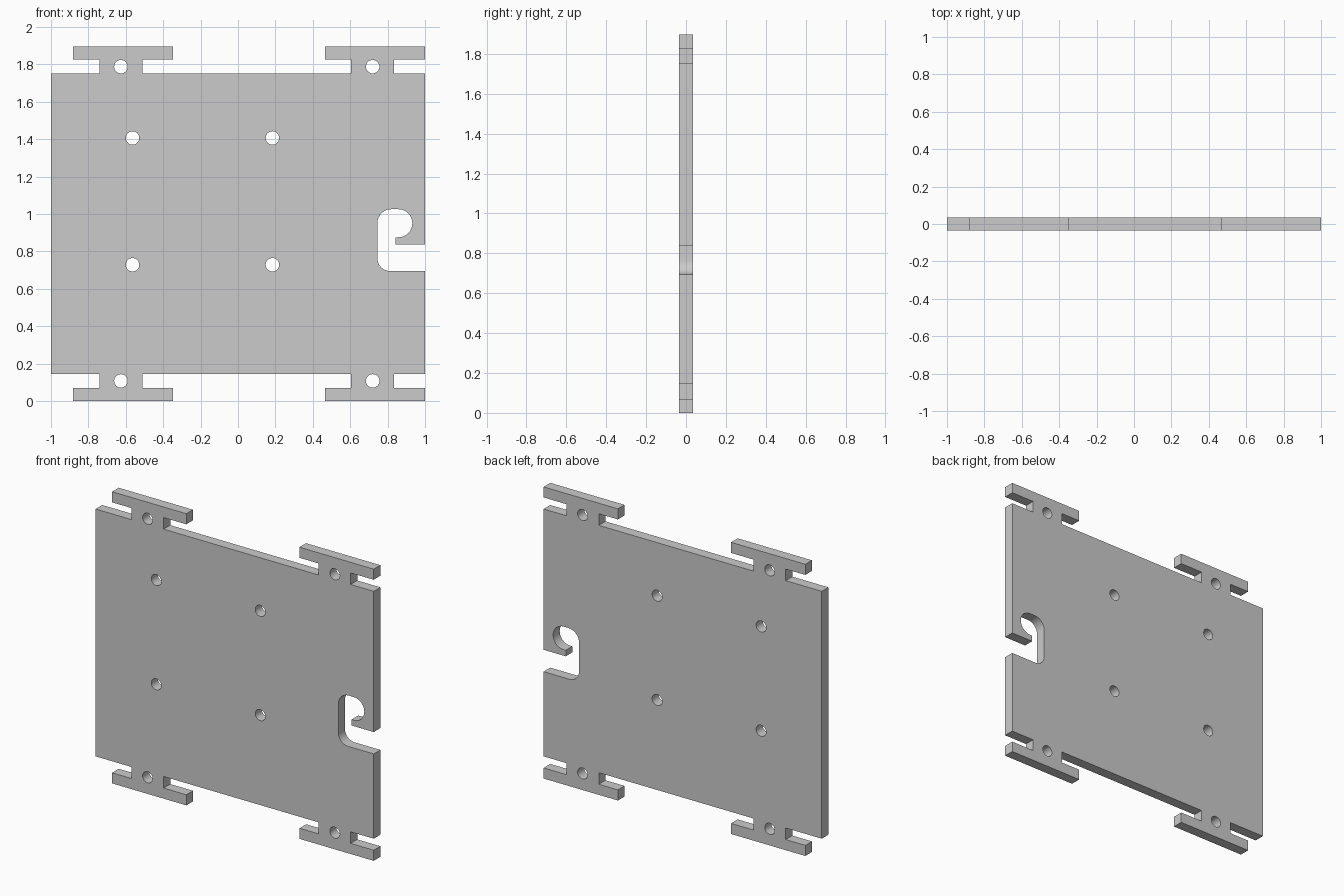
import bpy, bmesh
from math import cos, sin, pi, radians
from mathutils import Matrix

if "Cube" in bpy.data.objects:
    bpy.data.objects.remove(bpy.data.objects["Cube"])

H = 1.896      # overall height
HALF_T = 0.034 # half thickness
PLATE_Z = 0.144
BAR_Z = 0.069
TABS = [(-0.882, -0.741, -0.511, -0.348), (0.466, 0.603, 0.834, 1.0)]


def arc(cx, cz, r, a0, a1, n):
    return [(cx + r * cos(radians(a0 + (a1 - a0) * i / n)),
             cz + r * sin(radians(a0 + (a1 - a0) * i / n))) for i in range(n + 1)]


# Lower edge with two T-shaped tabs, left to right
lower = [(-1, PLATE_Z)]
for a, b, c, d in TABS:
    lower += [(b, PLATE_Z), (b, BAR_Z), (a, BAR_Z), (a, 0),
              (d, 0), (d, BAR_Z), (c, BAR_Z), (c, PLATE_Z)]
lower.append((1, PLATE_Z))

# Hooked cable notch in the right edge, going up
notch = [(1, 0.695)]
notch += arc(0.815, 0.765, 0.07, 270, 180, 10)
notch += arc(0.82, 0.951, 0.075, 180, 90, 10)
notch += arc(0.857, 0.951, 0.075, 90, -90, 20)
notch += [(0.841, 0.876), (0.841, 0.837), (1, 0.837)]

# Upper edge mirrors the lower one
upper = [(x, H - z) for x, z in reversed(lower)]

# Bolt holes: one in each tab neck, four in the plate
centres = [(x, z) for x in (-0.626, 0.72) for z in (0.108, H - 0.108)]
centres += [(x, z) for x in (-0.564, 0.184) for z in (0.729, 1.407)]
holes = [arc(x, z, 0.036, 0, 360, 32)[:-1] for x, z in centres]

# Filled, extruded profile
curve = bpy.data.curves.new("plate_profile", 'CURVE')
curve.dimensions = '2D'
curve.fill_mode = 'BOTH'
curve.extrude = HALF_T
for loop in [lower + notch + upper] + holes:
    spline = curve.splines.new('POLY')
    spline.points.add(len(loop) - 1)
    for p, (x, z) in zip(spline.points, loop):
        p.co = (x, z, 0, 1)
    spline.use_cyclic_u = True

# Mounting plate, stood upright as a welded mesh
plate = bpy.data.objects.new("mounting_plate", curve)
bpy.context.collection.objects.link(plate)
bpy.context.view_layer.objects.active = plate
plate.select_set(True)
bpy.ops.object.convert(target='MESH')
plate = bpy.context.object
plate.data.transform(Matrix.Rotation(pi / 2, 4, 'X'))
bm = bmesh.new()
bm.from_mesh(plate.data)
bmesh.ops.remove_doubles(bm, verts=bm.verts, dist=1e-5)
bmesh.ops.recalc_face_normals(bm, faces=bm.faces)
bm.to_mesh(plate.data)
bm.free()
bpy.ops.object.shade_smooth_by_angle(angle=radians(30))
